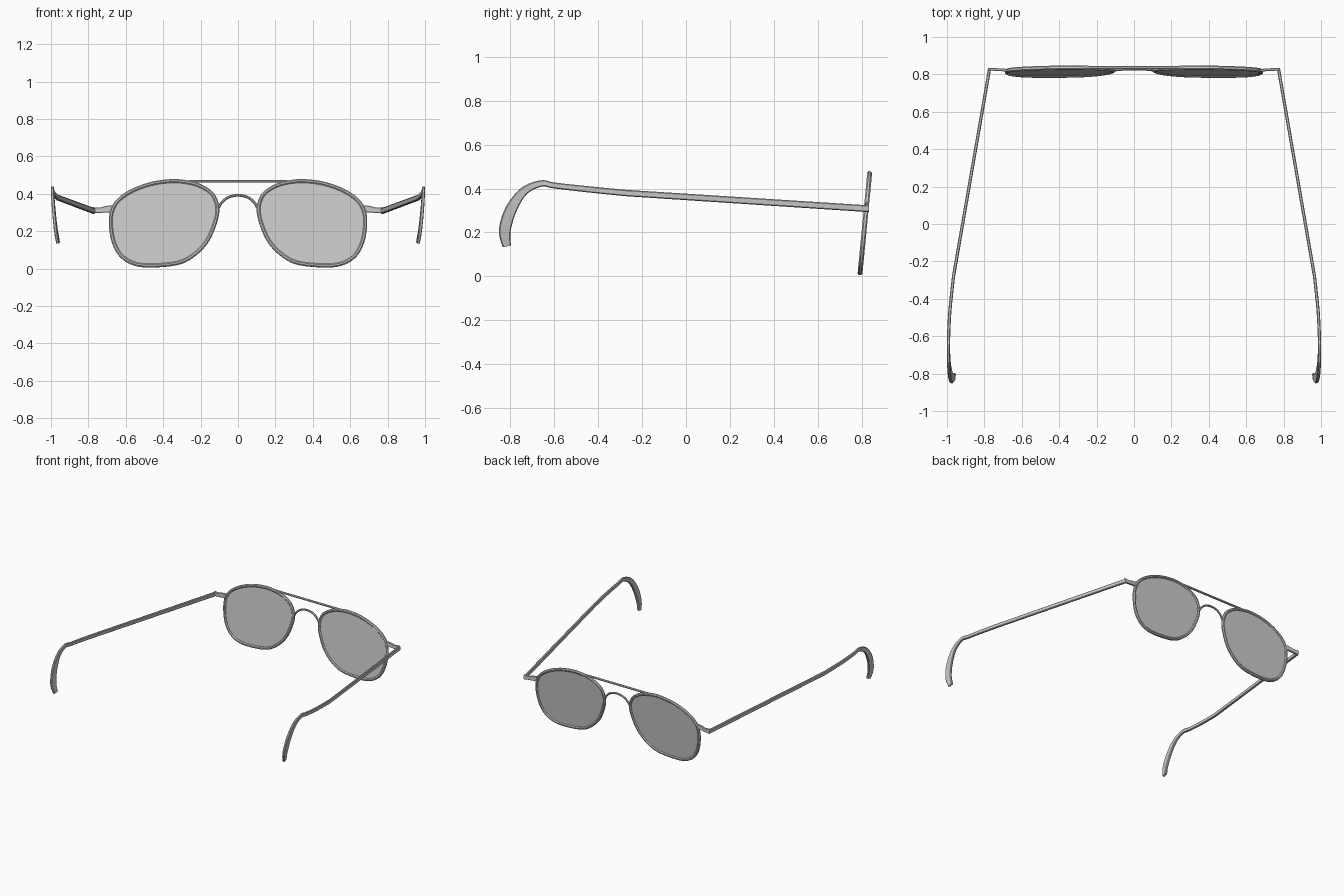
import bpy, bmesh, math
from mathutils import Vector

if "Cube" in bpy.data.objects:
    bpy.data.objects.remove(bpy.data.objects["Cube"])


def plane(x, z, off=0.0):
    """Point on the slightly tilted front plane."""
    return Vector((x, 0.791 + 0.096 * z + off, z))


def smooth(pts, steps, closed=False):
    """Catmull-Rom curve through points of any dimension."""
    n, out = len(pts), []
    for i in range(n if closed else n - 1):
        idx = [i - 1, i, i + 1, i + 2]
        idx = [k % n if closed else min(max(k, 0), n - 1) for k in idx]
        a, b, c, d = (pts[k] for k in idx)
        for s in range(steps):
            t = s / steps
            out.append(tuple(0.5 * (2 * q + (r - p) * t + (2 * p - 5 * q + 4 * r - u) * t * t
                             + (3 * q - p - 3 * r + u) * t ** 3)
                             for p, q, r, u in zip(a, b, c, d)))
    if not closed:
        out.append(tuple(pts[-1]))
    return out


def finish(name, bm, mirror):
    bmesh.ops.recalc_face_normals(bm, faces=bm.faces)
    me = bpy.data.meshes.new(name)
    bm.to_mesh(me)
    bm.free()
    ob = bpy.data.objects.new(name, me)
    bpy.context.collection.objects.link(ob)
    bpy.ops.object.select_all(action='DESELECT')
    ob.select_set(True)
    bpy.context.view_layer.objects.active = ob
    bpy.ops.object.shade_smooth_by_angle(angle=math.radians(32))
    if mirror:
        ob.modifiers.new("Mirror", 'MIRROR').use_mirror_merge = False
    return ob


def sweep(name, path, ref, thick, widths, closed=False, mirror=False, bevel=0.3):
    """Sweep a chamfered bar: thick along ref, width across it."""
    path = [Vector(p) for p in path]
    n = len(path)
    bm, rings = bmesh.new(), []
    for i, p in enumerate(path):
        a = path[(i - 1) % n] if closed else path[max(i - 1, 0)]
        b = path[(i + 1) % n] if closed else path[min(i + 1, n - 1)]
        t = (b - a).normalized()
        s = (ref - t * ref.dot(t)).normalized()
        u = t.cross(s)
        w = (widths[i] if isinstance(widths, list) else widths) / 2
        h = thick / 2
        c = 2 * bevel * min(w, h)
        sec = [(h, w - c), (h - c, w), (c - h, w), (-h, w - c),
               (-h, c - w), (c - h, -w), (h - c, -w), (h, c - w)]
        rings.append([bm.verts.new(p + s * x + u * y) for x, y in sec])
    for i in range(n if closed else n - 1):
        r, q = rings[i], rings[(i + 1) % n]
        for k in range(8):
            bm.faces.new((r[k], r[(k + 1) % 8], q[(k + 1) % 8], q[k]))
    if not closed:
        bm.faces.new(rings[0])
        bm.faces.new(rings[-1])
    return finish(name, bm, mirror)


normal = Vector((0, -1, 0.096)).normalized()

# Rim outline (outer edge), then inset to the wire centre
outer = [(0.36, 0.478), (0.47, 0.462), (0.58, 0.420), (0.66, 0.357), (0.69, 0.275),
         (0.68, 0.158), (0.64, 0.072), (0.572, 0.022), (0.48, 0.006), (0.33, 0.018),
         (0.24, 0.058), (0.16, 0.138), (0.112, 0.245), (0.10, 0.33), (0.13, 0.405),
         (0.20, 0.452), (0.28, 0.473)]
curve = [Vector(p) for p in smooth(outer, 4, True)]
rim = []
for i, p in enumerate(curve):
    t = (curve[(i + 1) % len(curve)] - curve[i - 1]).normalized()
    rim.append(p + Vector((t.y, -t.x)) * 0.010)
sweep("lens_rims", [plane(*p) for p in rim], normal, 0.022, 0.020, True, True)

# Thin flat lenses seated inside the rims
bm = bmesh.new()
front = [bm.verts.new(plane(p.x, p.y, -0.003)) for p in rim]
back = [bm.verts.new(plane(p.x, p.y, 0.003)) for p in rim]
bm.faces.new(front)
bm.faces.new(back)
for i in range(len(rim)):
    j = (i + 1) % len(rim)
    bm.faces.new((front[i], front[j], back[j], back[i]))
finish("lenses", bm, True)

# Straight top bar and arched nose bridge
sweep("top_bar", [plane(-0.27, 0.466), plane(0.27, 0.466)], normal, 0.016, 0.013)
half = [(0.108, 0.318), (0.088, 0.352), (0.052, 0.381)]
arch = [(-x, z) for x, z in half] + [(0, 0.392)] + half[::-1]
sweep("nose_bridge", [plane(*p) for p in smooth(arch, 5)], normal, 0.014, 0.014)

# Hinge lugs joining rims and temples
lug = [(0.676, 0.822, 0.320), (0.705, 0.824, 0.318), (0.735, 0.826, 0.312), (0.778, 0.827, 0.312)]
sweep("hinge_lugs", lug, Vector((0, -1, 0)), 0.014, [0.038, 0.034, 0.029, 0.033],
      mirror=True, bevel=0.2)

# Temples: straight arm, then a widening curved ear hook (x, y, z, width)
hook = [(0.965, -0.28, 0.380, 0.029), (0.984, -0.46, 0.398, 0.028),
        (0.991, -0.60, 0.414, 0.027), (0.992, -0.66, 0.423, 0.029),
        (0.990, -0.738, 0.388, 0.038), (0.984, -0.797, 0.304, 0.052),
        (0.974, -0.825, 0.208, 0.053), (0.962, -0.816, 0.138, 0.038)]
arm = [(0.772, 0.832, 0.308, 0.031)] + smooth(hook, 5)
sweep("temples", [p[:3] for p in arm], Vector((1, 0.1, 0)), 0.017, [p[3] for p in arm],
      mirror=True, bevel=0.25)
